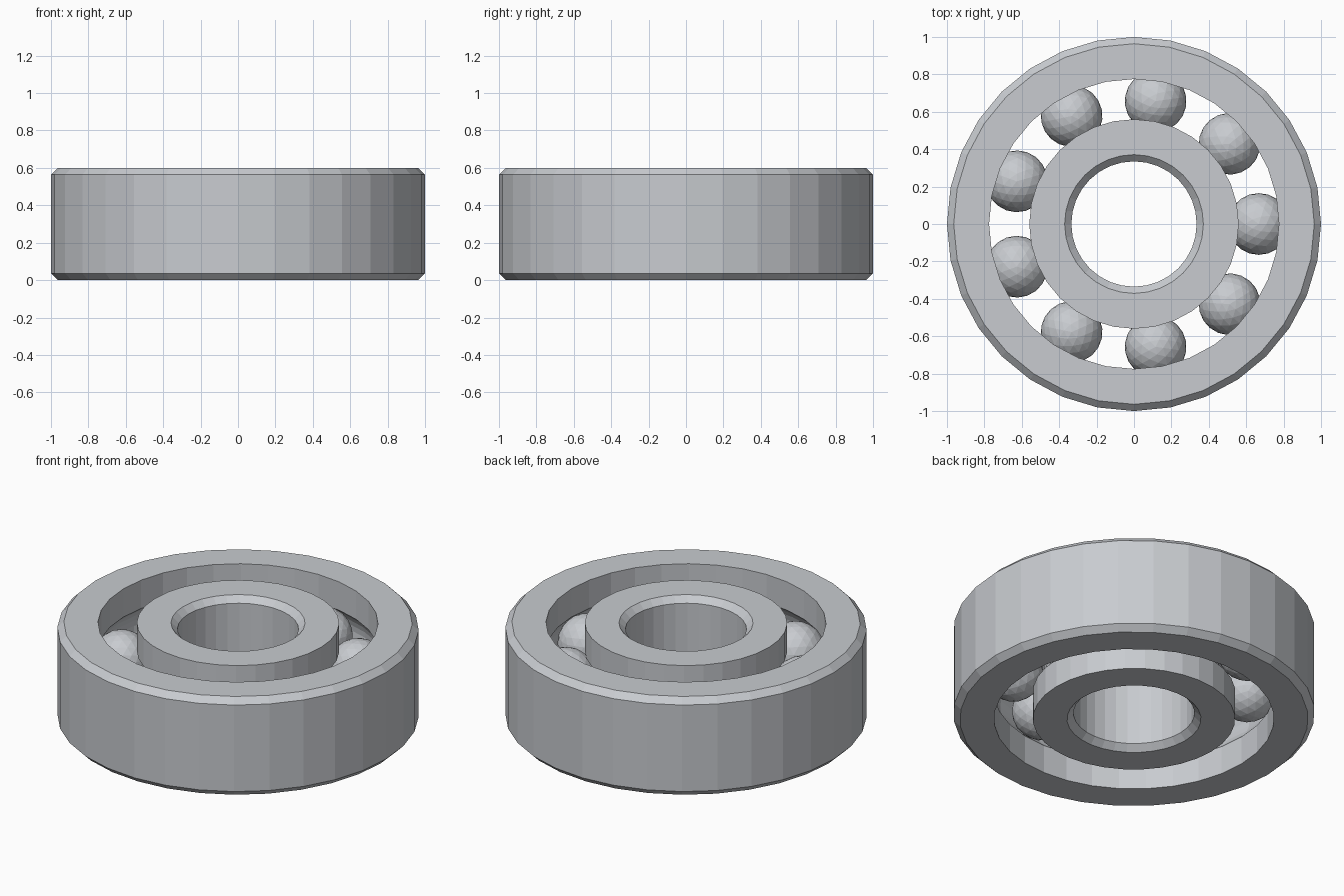
import bpy, bmesh, math
from mathutils import Matrix

if "Cube" in bpy.data.objects:
    bpy.data.objects.remove(bpy.data.objects["Cube"])

HEIGHT, MID = 0.6, 0.3
BEVEL = 0.036
PITCH, BALL = 0.667, 0.165      # ball circle radius, ball radius
GROOVE = 0.167
SEGMENTS, BALLS, ARC_STEPS = 32, 9, 8

steel = bpy.data.materials.new("steel grey")
steel.use_nodes = True
steel.diffuse_color = (0.58, 0.60, 0.63, 1)
steel.node_tree.nodes["Principled BSDF"].inputs["Base Color"].default_value = steel.diffuse_color


def finish(bm, name):
    bmesh.ops.recalc_face_normals(bm, faces=bm.faces)
    mesh = bpy.data.meshes.new(name)
    bm.to_mesh(mesh)
    bm.free()
    mesh.materials.append(steel)
    obj = bpy.data.objects.new(name, mesh)
    bpy.context.collection.objects.link(obj)
    return obj


def race(name, plain, grooved):
    """Turned ring: bevelled wall at radius plain, ball groove in wall at radius grooved."""
    side = 1 if plain > grooved else -1
    profile = [(grooved, 0), (plain - side * BEVEL, 0), (plain, BEVEL),
               (plain, HEIGHT - BEVEL), (plain - side * BEVEL, HEIGHT), (grooved, HEIGHT)]
    # Groove arc from top to bottom, centred on the ball circle
    half = math.acos(abs(grooved - PITCH) / GROOVE)
    for i in range(ARC_STEPS + 1):
        a = half - 2 * half * i / ARC_STEPS
        profile.append((PITCH + side * GROOVE * math.cos(a), MID + GROOVE * math.sin(a)))
    bm = bmesh.new()
    loops = []
    for s in range(SEGMENTS):
        t = math.tau * s / SEGMENTS
        loops.append([bm.verts.new((r * math.cos(t), r * math.sin(t), z)) for r, z in profile])
    n = len(profile)
    for s, loop in enumerate(loops):
        after = loops[(s + 1) % SEGMENTS]
        for i in range(n):
            j = (i + 1) % n
            bm.faces.new((loop[i], after[i], after[j], loop[j]))
    return finish(bm, name)


# Outer and inner races
race("outer_race", 1.0, 0.775)
race("inner_race", 0.335, 0.56)

# Balls spaced round the groove
for k in range(BALLS):
    bm = bmesh.new()
    place = Matrix.Rotation(math.tau * k / BALLS, 4, 'Z') @ Matrix.Translation((PITCH, 0, MID))
    bmesh.ops.create_icosphere(bm, subdivisions=3, radius=BALL, matrix=place)
    finish(bm, f"ball_{k + 1}")
